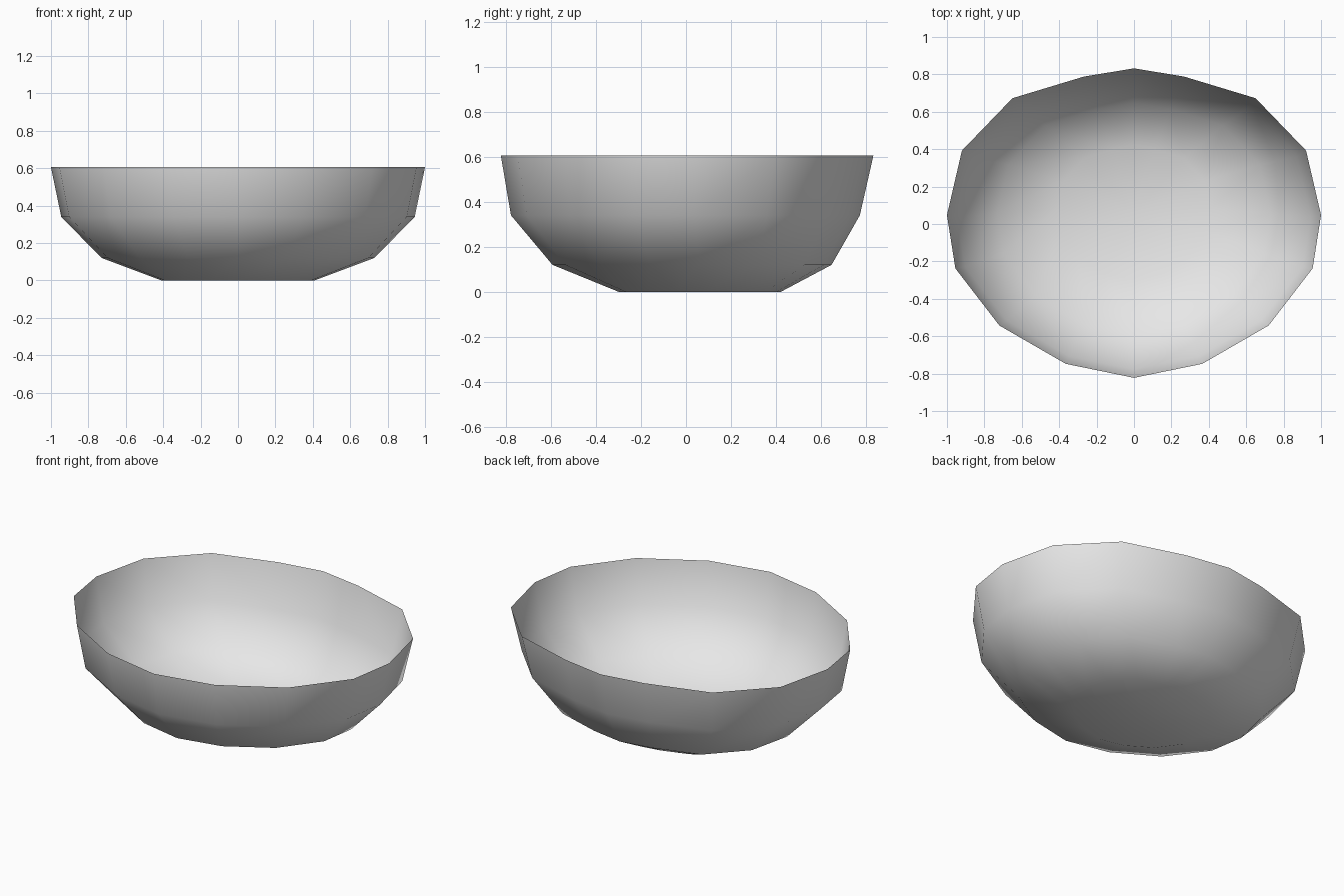
import bpy
import bmesh

cube = bpy.data.objects.get("Cube")
if cube:
    bpy.data.objects.remove(cube)

# Light grey bowl material
GREY = (0.8, 0.8, 0.8, 1)
mat = bpy.data.materials.new("light grey")
mat.use_nodes = True
mat.diffuse_color = GREY
mat.node_tree.nodes["Principled BSDF"].inputs["Base Color"].default_value = GREY

# Left half of the rim, back to front, mirrored into the full outline
half = [(0, 0.83), (0.27, 0.785), (0.65, 0.67), (0.92, 0.39), (1, 0.045),
        (0.955, -0.24), (0.72, -0.545), (0.365, -0.75), (0, -0.825)]
outline = half + [(-x, y) for x, y in half[-2:0:-1]]

# Wall levels: height, half width, front y, back y
levels = [(0.605, 1, -0.825, 0.83), (0.34, 0.945, -0.78, 0.77),
          (0.12, 0.73, -0.595, 0.645), (0, 0.41, -0.3, 0.42)]

bm = bmesh.new()
rings = []
for z, width, front, back in levels:
    mid, depth = (front + back) / 2, (back - front) / 2
    rings.append([bm.verts.new((x * width, mid + y * depth / 0.8275, z))
                  for x, y in outline])

# Thin open wall
n = len(outline)
for upper, lower in zip(rings, rings[1:]):
    for i in range(n):
        j = (i + 1) % n
        bm.faces.new((upper[i], upper[j], lower[j], lower[i]))

# Flat base, fanned around a centre point
centre = bm.verts.new((0, 0.06, 0))
for i in range(n):
    bm.faces.new((rings[-1][i], rings[-1][(i + 1) % n], centre))
bmesh.ops.recalc_face_normals(bm, faces=bm.faces)
if centre.link_faces[0].normal.z > 0:
    bmesh.ops.reverse_faces(bm, faces=bm.faces)
for face in bm.faces:
    face.smooth = True

mesh = bpy.data.meshes.new("bowl")
bm.to_mesh(mesh)
bm.free()
mesh.materials.append(mat)
bowl = bpy.data.objects.new("bowl", mesh)
bpy.context.collection.objects.link(bowl)
